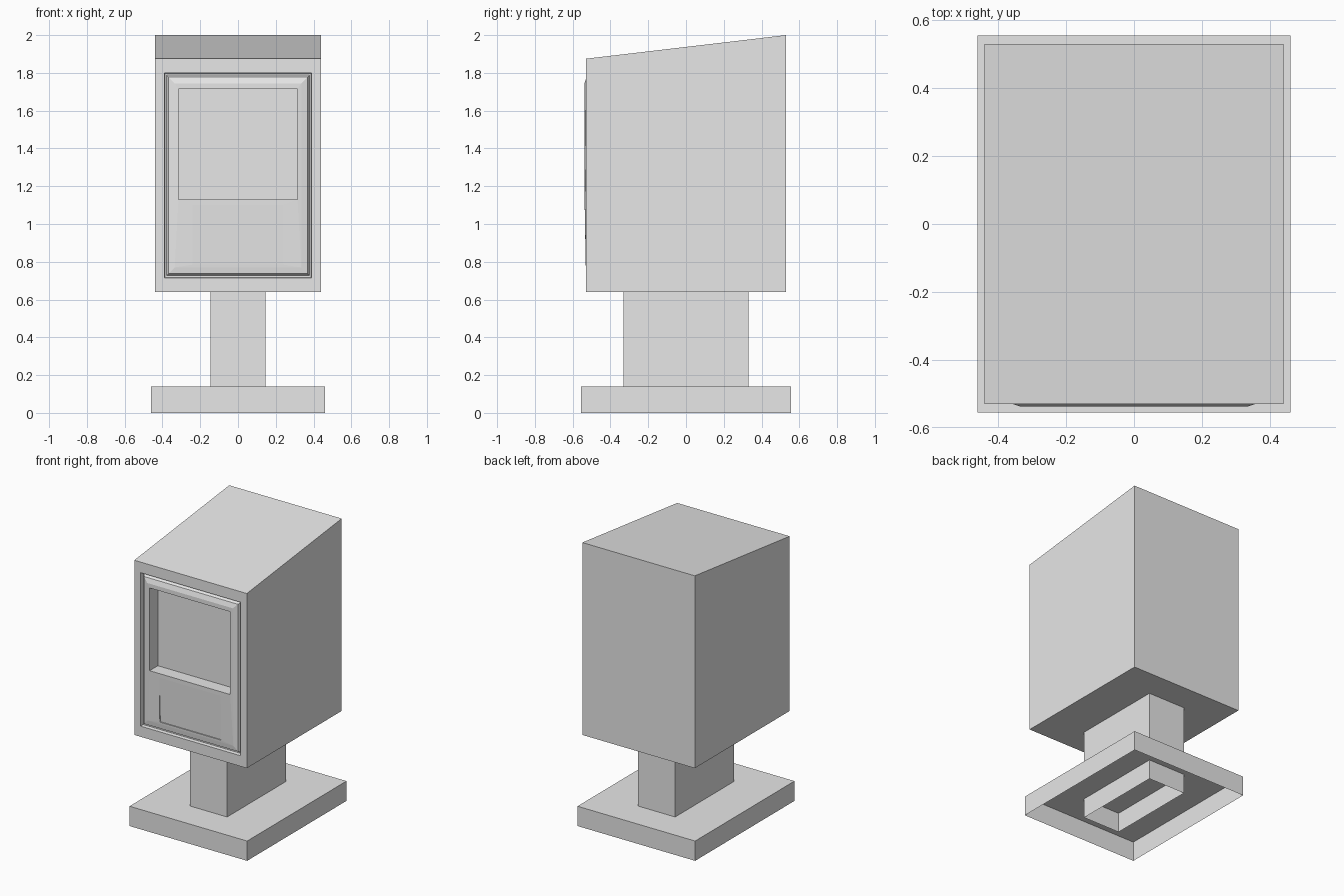
import bpy
import bmesh

cube = bpy.data.objects.get("Cube")
if cube:
    bpy.data.objects.remove(cube, do_unlink=True)

grey = bpy.data.materials.new("plain_grey")
grey.use_nodes = True
grey.diffuse_color = (0.8, 0.8, 0.8, 1)
grey.node_tree.nodes["Principled BSDF"].inputs["Base Color"].default_value = (0.8, 0.8, 0.8, 1)


def finish(name, bm):
    mesh = bpy.data.meshes.new(name)
    bm.to_mesh(mesh)
    bm.free()
    mesh.materials.append(grey)
    obj = bpy.data.objects.new(name, mesh)
    bpy.context.collection.objects.link(obj)
    return obj


def ring(bm, x, low, high, y_low, y_high=None):
    """Upright rectangle, counterclockwise as seen from the front."""
    y_high = y_low if y_high is None else y_high
    corners = ((-x, y_low, low), (x, y_low, low), (x, y_high, high), (-x, y_high, high))
    return [bm.verts.new(c) for c in corners]


def bridge(bm, a, b, skip=()):
    for i in range(4):
        if i not in skip:
            j = (i + 1) % 4
            bm.faces.new((a[i], a[j], b[j], b[i]))


def sleeve(name, x, y, low, high, open_top=False):
    """Thin-walled box, open at the bottom."""
    bm = bmesh.new()
    bmesh.ops.create_cube(bm, size=1)
    for v in bm.verts:
        v.co = (v.co.x * 2 * x, v.co.y * 2 * y, high if v.co.z > 0 else low)
    bm.normal_update()
    gone = [f for f in bm.faces if f.normal.z < -0.5 or (open_top and f.normal.z > 0.5)]
    bmesh.ops.delete(bm, geom=gone, context='FACES')
    return finish(name, bm)


# Foot and post
sleeve("base_plate", 0.46, 0.555, 0, 0.14)
sleeve("post", 0.146, 0.33, 0, 0.64, open_top=True)

# Cabinet with sloping roof and a grooved door opening
bm = bmesh.new()
rings = [
    ring(bm, 0.44, 0.64, 2.0, 0.53),
    ring(bm, 0.44, 0.64, 1.875, -0.53),
    ring(bm, 0.39, 0.715, 1.80, -0.53),
    ring(bm, 0.387, 0.718, 1.797, -0.505),
    ring(bm, 0.378, 0.727, 1.788, -0.505),
]
bm.faces.new(rings[0][::-1])
for a, b in zip(rings, rings[1:]):
    bridge(bm, a, b)
finish("cabinet", bm)

# Door with chamfered border and deep window recess
bm = bmesh.new()
rings = [
    ring(bm, 0.378, 0.727, 1.788, -0.505),
    ring(bm, 0.368, 0.737, 1.778, -0.526),
    ring(bm, 0.335, 0.77, 1.745, -0.53, -0.537),
    ring(bm, 0.315, 1.13, 1.715, -0.537),
    ring(bm, 0.315, 1.13, 1.715, -0.445),
]
for i, (a, b) in enumerate(zip(rings, rings[1:])):
    bridge(bm, a, b, skip=(0,) if i == 2 else ())
bm.faces.new(rings[-1])

# Shallow pull ramp in the lower door
bl, br = rings[2][:2]
wl, wr = rings[3][:2]
dl, dr, tr, tl = ring(bm, 0.24, 0.785, 1.1, -0.531, -0.5365)
pl, pr = [bm.verts.new((x, -0.524, 0.785)) for x in (-0.24, 0.24)]
for face in ((bl, br, dr, dl), (br, wr, tr, dr), (wr, wl, tl, tr), (wl, bl, dl, tl),
             (pl, pr, tr, tl), (dl, dr, pr, pl), (dl, pl, tl), (dr, tr, pr)):
    bm.faces.new(face)
finish("door", bm)
